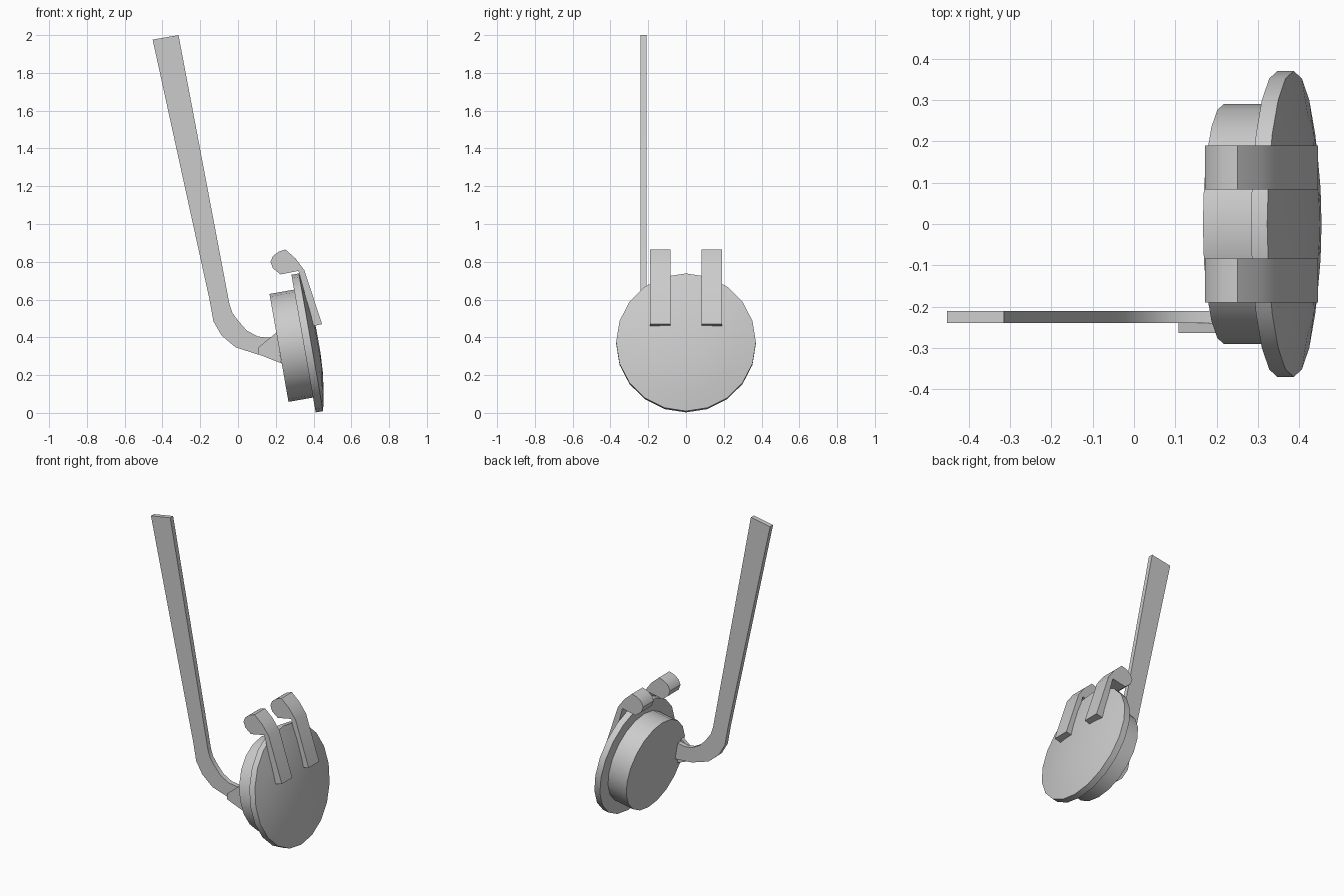
import bpy, bmesh, math
from mathutils import Matrix

if "Cube" in bpy.data.objects:
    bpy.data.objects.remove(bpy.data.objects["Cube"])

grey = bpy.data.materials.new("plain grey")
grey.diffuse_color = (0.6, 0.6, 0.6, 1)
grey.use_nodes = True
grey.node_tree.nodes["Principled BSDF"].inputs["Base Color"].default_value = grey.diffuse_color


def finish(name, bm, angle=30):
    bmesh.ops.recalc_face_normals(bm, faces=bm.faces)
    mesh = bpy.data.meshes.new(name)
    bm.to_mesh(mesh)
    bm.free()
    ob = bpy.data.objects.new(name, mesh)
    bpy.context.collection.objects.link(ob)
    mesh.materials.append(grey)
    bpy.ops.object.select_all(action='DESELECT')
    ob.select_set(True)
    bpy.context.view_layer.objects.active = ob
    bpy.ops.object.shade_smooth_by_angle(angle=math.radians(angle))
    return ob


def plate(name, outline, y0, y1):
    """Extrude an x-z outline from y0 to y1."""
    bm = bmesh.new()
    face = bm.faces.new([bm.verts.new((x, y0, z)) for x, z in outline])
    ext = bmesh.ops.extrude_face_region(bm, geom=[face])
    moved = [v for v in ext["geom"] if isinstance(v, bmesh.types.BMVert)]
    bmesh.ops.translate(bm, verts=moved, vec=(0, y1 - y0, 0))
    return finish(name, bm)


def turned(name, rings, sides=20):
    """Stack (radius, distance) rings along the tilted cup axis."""
    bm = bmesh.new()
    place = Matrix.Translation((0.217, 0, 0.344)) @ Matrix.Rotation(math.radians(-10), 4, 'Y')
    loops = []
    for r, d in rings:
        loops.append([bm.verts.new(place @ Matrix.Translation((
            d, r * math.sin(math.tau * i / sides), r * math.cos(math.tau * i / sides))).translation)
            for i in range(sides)])
    for a, b in zip(loops, loops[1:]):
        for i in range(sides):
            j = (i + 1) % sides
            bm.faces.new((a[i], a[j], b[j], b[i]))
    bm.faces.new(loops[0])
    bm.faces.new(loops[-1])
    return finish(name, bm)


# round cup and its wider domed cover
turned("cup_drum", [(0.29, 0), (0.29, 0.14)])
turned("cup_cover", [(0.37, 0.132), (0.37, 0.172), (0.28, 0.191), (0.17, 0.206), (0.06, 0.212)])

# pair of hooks with rolled ends
hook = [(0.445, 0.470), (0.352, 0.754), (0.305, 0.817), (0.251, 0.865), (0.215, 0.853),
        (0.185, 0.83), (0.172, 0.80), (0.185, 0.765), (0.225, 0.733), (0.32, 0.752), (0.40, 0.460)]
for side, label in ((1, "rear"), (-1, "front")):
    plate("hook_" + label, hook, side * 0.083, side * 0.19)

# long flat arm with a curved lower end
arm = [(-0.452, 1.976), (-0.315, 2.0), (-0.045, 0.574), (-0.03, 0.53), (0.0, 0.489),
       (0.045, 0.437), (0.103, 0.405), (0.156, 0.398), (0.225, 0.41), (0.24, 0.30),
       (0.156, 0.305), (0.103, 0.31), (-0.013, 0.347), (-0.087, 0.41), (-0.13, 0.484),
       (-0.151, 0.6)]
plate("arm", arm, -0.24, -0.21)

# wedge joining the arm to the cup
plate("arm_joint", [(0.108, 0.347), (0.204, 0.426), (0.23, 0.262), (0.108, 0.31)], -0.264, -0.24)
